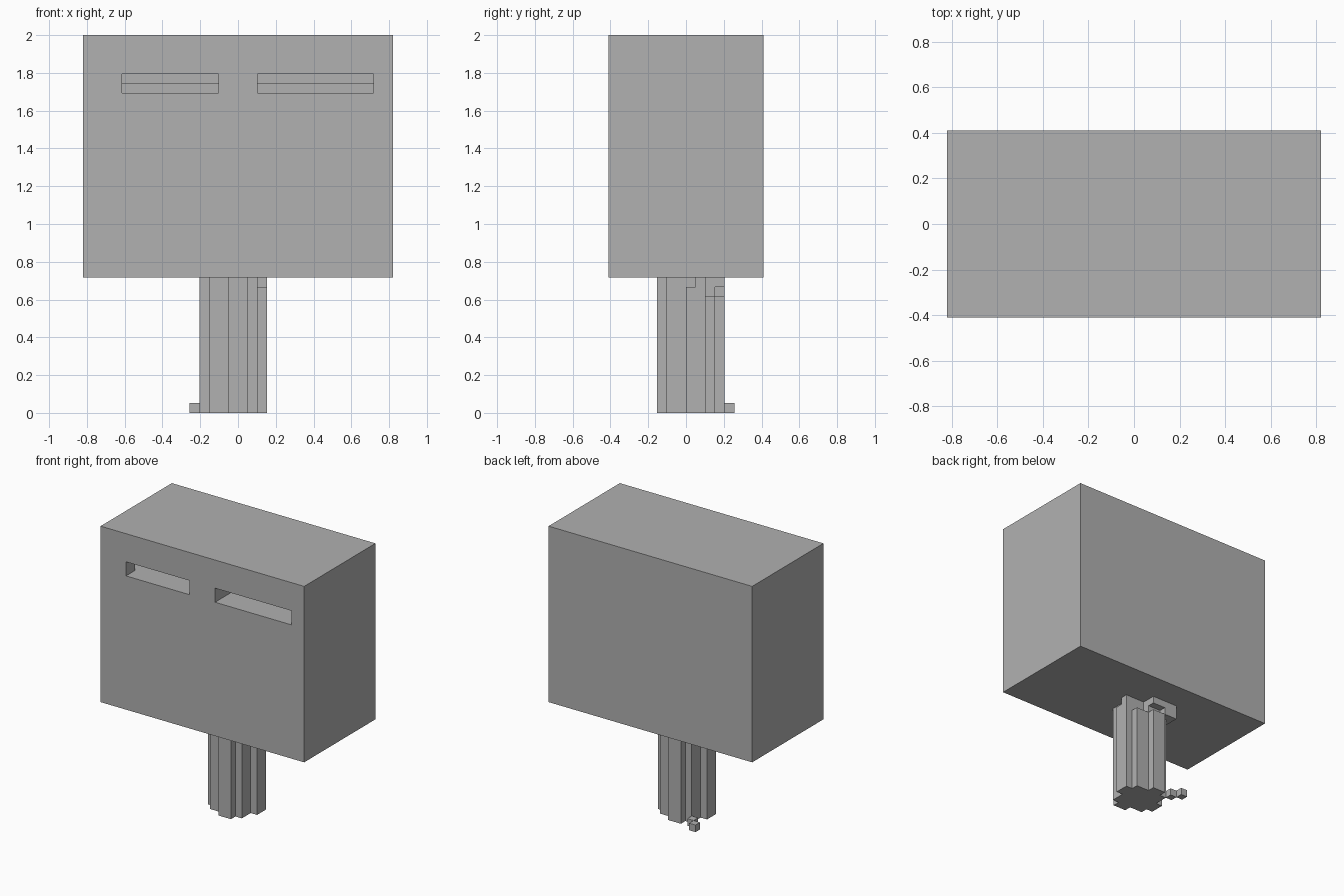
import bpy
import bmesh
from mathutils import Matrix, Vector

U = 2 / 39  # one block unit

cube = bpy.data.objects.get("Cube")
if cube:
    bpy.data.objects.remove(cube, do_unlink=True)

grey = bpy.data.materials.new("stone grey")
grey.use_nodes = True
colour = (0.44, 0.44, 0.44, 1)
grey.diffuse_color = colour
grey.node_tree.nodes["Principled BSDF"].inputs["Base Color"].default_value = colour


def add_object(name, bm):
    bmesh.ops.recalc_face_normals(bm, faces=bm.faces)
    bmesh.ops.scale(bm, vec=(U, U, U), verts=bm.verts)
    mesh = bpy.data.meshes.new(name)
    bm.to_mesh(mesh)
    bm.free()
    mesh.materials.append(grey)
    obj = bpy.data.objects.new(name, mesh)
    bpy.context.collection.objects.link(obj)
    return obj


def block(name, x, y, z):
    """Cuboid from (low, high) ranges in block units."""
    low, high = (Vector(c) for c in zip(x, y, z))
    bm = bmesh.new()
    bmesh.ops.create_cube(bm, size=1)
    bmesh.ops.scale(bm, vec=high - low, verts=bm.verts)
    bmesh.ops.translate(bm, vec=(low + high) / 2, verts=bm.verts)
    return add_object(name, bm)


def cut(target, *ranges):
    cutter = block("cutter", *ranges)
    cutter.hide_render = True
    mod = target.modifiers.new("cut", "BOOLEAN")
    mod.operation = "DIFFERENCE"
    mod.solver = "EXACT"
    mod.object = cutter
    bpy.context.view_layer.objects.active = target
    bpy.ops.object.modifier_apply(modifier=mod.name)
    bpy.data.objects.remove(cutter, do_unlink=True)


# Large head block with two slots in the front
head = block("head_block", (-16, 16), (-8, 8), (14, 39))
cut(head, (-12, -2), (-9, -2), (33, 35))
cut(head, (2, 14), (-9, -2), (33, 35))
# Wider pocket behind the shorter slot, and a raised ledge at the back of both
cut(head, (-13, -2), (-6, -2), (33, 35))
cut(head, (-13, -2), (-2.5, 2), (34, 35))
cut(head, (2, 14), (-2.5, 2), (34, 35))

# Pinwheel-section post: one side of the profile turned four times
side = [(-2.5, -2.5), (-0.5, -2.5), (-0.5, -3.5), (1.5, -3.5), (1.5, -2.5)]
centre = Vector((-0.5, 0.5, 0))
bm = bmesh.new()
turn = Matrix(((0, -1, 0), (1, 0, 0), (0, 0, 1)))
rotation = Matrix.Identity(3)
ring = []
for _ in range(4):
    ring += [bm.verts.new(rotation @ Vector((px, py, 0)) + centre) for px, py in side]
    rotation = turn @ rotation
base = bm.faces.new(ring)
top = bmesh.ops.extrude_face_region(bm, geom=[base], use_keep_orig=True)
bmesh.ops.translate(bm, vec=(0, 0, 14),
                    verts=[v for v in top["geom"] if isinstance(v, bmesh.types.BMVert)])
post = add_object("post", bm)

# Notches near the top of the post
cut(post, (2, 3.5), (-0.5, 1), (13, 14.5))
cut(post, (0, 2.5), (2, 3.5), (12, 14.5))
cut(post, (-2.5, 0.5), (3, 4.5), (12, 13))

# Bracket at the top rear of the post
block("bracket_rear", (-4, -2), (3, 4), (12, 14))
block("bracket_side", (-4, -3), (2, 3), (12, 14))

# Small stepping cubes at the foot
for i in range(2):
    block(f"foot_cube_{i + 1}", (-4 - i, -3 - i), (3 + i, 4 + i), (0, 1))
